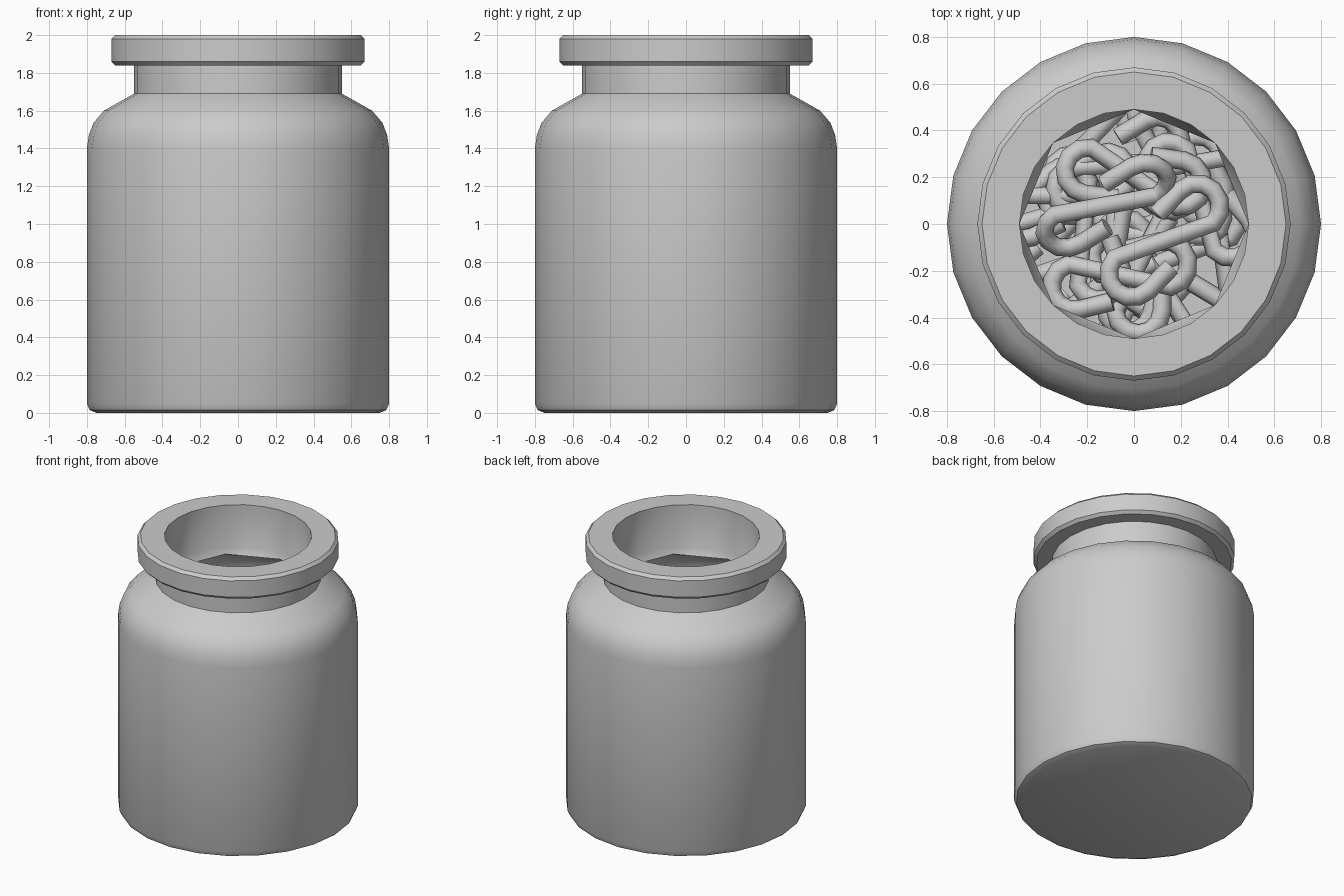
import bpy, bmesh, random
from math import sin, cos, pi, radians

if "Cube" in bpy.data.objects:
    bpy.data.objects.remove(bpy.data.objects["Cube"])

SIDES = 24


def lathe(name, profile, octagon_row):
    # Revolve (radius, z) pairs; one row is flattened to an eight-sided outline
    bm = bmesh.new()
    rows = []
    for i, (r, z) in enumerate(profile):
        if r == 0:
            rows.append([bm.verts.new((0, 0, z))] * SIDES)
            continue
        row = []
        for k in range(SIDES):
            a = 2 * pi * k / SIDES
            q = r
            if i == octagon_row:
                q = r * cos(pi / 8) / cos((a % (pi / 4)) - pi / 8)
            row.append(bm.verts.new((q * cos(a), q * sin(a), z)))
        rows.append(row)
    for a, b in zip(rows, rows[1:]):
        for k in range(SIDES):
            n = (k + 1) % SIDES
            corners = []
            for v in (a[k], a[n], b[n], b[k]):
                if v not in corners:
                    corners.append(v)
            bm.faces.new(corners)
    bmesh.ops.recalc_face_normals(bm, faces=bm.faces)
    mesh = bpy.data.meshes.new(name)
    bm.to_mesh(mesh)
    bm.free()
    ob = bpy.data.objects.new(name, mesh)
    bpy.context.collection.objects.link(ob)
    bpy.context.view_layer.objects.active = ob
    ob.select_set(True)
    bpy.ops.object.shade_smooth_by_angle(angle=radians(30))
    ob.select_set(False)
    return ob


# Jar: outside from the base up, over the rim, and down the inside
jar_profile = [
    (0, 0), (0.75, 0), (0.785, 0.015), (0.8, 0.05), (0.8, 1.4), (0.79, 1.47),
    (0.765, 1.535), (0.71, 1.6), (0.55, 1.69), (0.55, 1.84), (0.65, 1.84),
    (0.67, 1.86), (0.67, 1.98), (0.65, 2.0), (0.49, 2.0), (0.49, 1.69),
    (0.49, 1.64), (0.68, 1.55), (0.74, 1.49), (0.77, 1.4), (0.77, 0.06),
    (0.74, 0.03), (0, 0.03)]
lathe("jar", jar_profile, octagon_row=16)

# Bent wire clip: short arm, bend, long diagonal leg, bend, short arm
R, HALF = 0.1, 0.2
path = [(-0.06, -R)]
path += [(-HALF + R * cos(a), R * sin(a))
         for a in (radians(-90 - 180 * t / 6) for t in range(7))]
path += [(-x, -y) for x, y in reversed(path)]

curve = bpy.data.curves.new("wire_clip", "CURVE")
curve.dimensions = "3D"
curve.bevel_depth = 0.04
curve.bevel_resolution = 2
curve.use_fill_caps = True
spline = curve.splines.new("POLY")
spline.points.add(len(path) - 1)
for p, (x, y) in zip(spline.points, path):
    p.co = (x, y, 0, 1)
    p.radius = 1
spline.use_smooth = True


def clip(index, x, y, z, yaw, roll=0, tilt=0):
    ob = bpy.data.objects.new(f"clip_{index:02d}", curve)
    ob.location = (x, y, z)
    ob.rotation_euler = (radians(roll), radians(tilt), radians(yaw))
    bpy.context.collection.objects.link(ob)


# Clips on top of the pile, seen through the mouth
top_clips = [
    (0.13, -0.07, 0.58, 46, 0, 0),
    (-0.12, 0.08, 0.55, 32, 35, -15),
    (0.0, 0.2, 0.45, -8, 0, 5),
    (-0.06, -0.22, 0.42, 14, 0, -5),
    (0.02, -0.17, 0.34, 90, 0, 5),
    (0.1, -0.05, 0.28, 25, 0, 0),
    (0.2, 0.3, 0.3, -62, 0, 5),
]
for i, c in enumerate(top_clips):
    clip(i, *c)

# Rest of the pile
random.seed(4)
for i in range(18):
    a = i * 2.4
    r = 0.44 * ((i + 0.5) / 18) ** 0.5
    clip(len(top_clips) + i, r * cos(a), r * sin(a), 0.1 + 0.3 * random.random(),
         random.uniform(0, 360), random.uniform(-12, 12), random.uniform(-6, 6))
